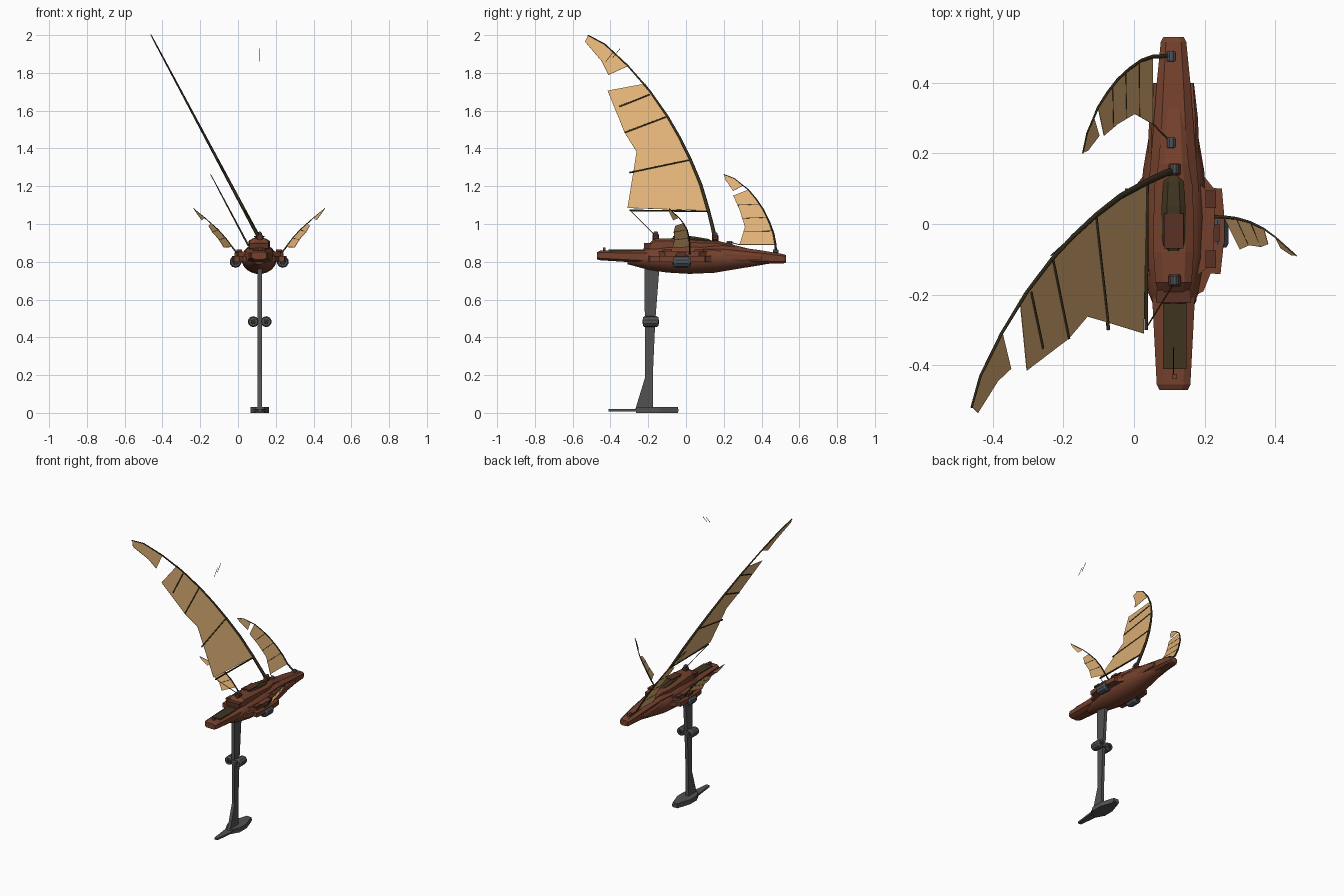
import bpy, bmesh, math
from mathutils import Vector

CX = 0.112  # hull centre line


def mat(name, rgb):
    m = bpy.data.materials.new(name)
    m.diffuse_color = (*rgb, 1)
    return m


HULL = mat("hull_brown", (0.175, 0.052, 0.026))
TRIM = mat("dark_brown", (0.10, 0.032, 0.017))
DECK = mat("deck_olive", (0.050, 0.034, 0.014))
SPAR = mat("spar_dark", (0.035, 0.027, 0.012))
SAIL = mat("sail_tan", (0.74, 0.44, 0.18))
KEEL = mat("keel_grey", (0.085, 0.085, 0.085))
POD = mat("pod_slate", (0.075, 0.085, 0.105))


def finish(bm, name, m, smooth=None):
    bmesh.ops.recalc_face_normals(bm, faces=bm.faces)
    me = bpy.data.meshes.new(name)
    bm.to_mesh(me)
    bm.free()
    o = bpy.data.objects.new(name, me)
    bpy.context.collection.objects.link(o)
    me.materials.append(m)
    if smooth:
        bpy.ops.object.select_all(action='DESELECT')
        o.select_set(True)
        bpy.context.view_layer.objects.active = o
        bpy.ops.object.shade_smooth_by_angle(angle=math.radians(smooth))
    return o


def loft(name, secs, m, n=8, power=1.0, cx=CX, smooth=None):
    """Skin rings along y; each section is (y, half width, bottom, top)."""
    bm = bmesh.new()
    rings = []
    for y, hw, zb, zt in secs:
        ring = []
        for i in range(n):
            a = 2 * math.pi * (i + 0.5) / n
            c, s = math.cos(a), math.sin(a)
            c = math.copysign(abs(c) ** power, c)
            s = math.copysign(abs(s) ** power, s)
            ring.append(bm.verts.new((cx + hw * c, y, (zb + zt) / 2 + (zt - zb) / 2 * s)))
        rings.append(ring)
    for a, b in zip(rings, rings[1:]):
        for i in range(n):
            j = (i + 1) % n
            bm.faces.new((a[i], a[j], b[j], b[i]))
    bm.faces.new(rings[0])
    bm.faces.new(rings[-1])
    return finish(bm, name, m, smooth)


def prism(name, pts, offset, m):
    """Extrude a flat outline by an offset."""
    bm = bmesh.new()
    f = bm.faces.new([bm.verts.new(p) for p in pts])
    r = bmesh.ops.extrude_face_region(bm, geom=[f])
    bmesh.ops.translate(bm, vec=Vector(offset),
                        verts=[v for v in r['geom'] if isinstance(v, bmesh.types.BMVert)])
    return finish(bm, name, m)


def box(name, c, s, m):
    x, y, z = (c[i] - s[i] / 2 for i in range(3))
    return prism(name, [(x, y, z), (x + s[0], y, z), (x + s[0], y + s[1], z), (x, y + s[1], z)],
                 (0, 0, s[2]), m)


def tube(name, pts, r0, m, r1=None):
    cu = bpy.data.curves.new(name, 'CURVE')
    cu.dimensions = '3D'
    cu.bevel_depth = 1
    cu.bevel_resolution = 1
    cu.use_fill_caps = True
    sp = cu.splines.new('POLY')
    sp.points.add(len(pts) - 1)
    r1 = r0 if r1 is None else r1
    for i, p in enumerate(pts):
        sp.points[i].co = (*p, 1)
        sp.points[i].radius = r0 + (r1 - r0) * i / (len(pts) - 1)
    cu.materials.append(m)
    o = bpy.data.objects.new(name, cu)
    bpy.context.collection.objects.link(o)
    return o


def cyl(name, c, r, length, m, n=10):
    y, z = c[1], c[2]
    h = length / 2
    return loft(name, [(y - h, r * .8, z - r * .8, z + r * .8), (y - h * .75, r, z - r, z + r),
                       (y + h * .75, r, z - r, z + r), (y + h, r * .8, z - r * .8, z + r * .8)],
                m, n, cx=c[0])


def rig(name, spar, panels, battens, radii):
    tube(name + "_spar", spar, radii[0], SPAR, radii[1])
    for p in panels:
        bm = bmesh.new()
        bm.faces.new([bm.verts.new(q) for q in p])
        o = finish(bm, name + "_panel", SAIL)
        md = o.modifiers.new("cloth", 'SOLIDIFY')
        md.thickness = 0.002
        md.offset = 0
    for a, b in battens:
        tube(name + "_batten", [a, b], radii[2], SPAR)


# --- hull: long beam, rounded belly, cabin, canopy
loft("hull_beam", [(-.47, .042, .812, .852), (-.455, .05, .807, .86), (-.2, .064, .79, .862),
                   (.1, .075, .785, .89), (.2, .066, .785, .89), (.4, .05, .787, .862),
                   (.515, .038, .79, .842), (.53, .03, .795, .836)], HULL, 8, .6)
loft("belly", [(-.31, .025, .787, .82), (-.2, .07, .757, .88), (-.1, .088, .742, .893),
               (.02, .094, .735, .897), (.15, .088, .741, .89), (.3, .062, .766, .862),
               (.42, .028, .786, .83)], HULL, 20, smooth=35)
loft("cabin", [(-.225, .035, .85, .872), (-.165, .054, .85, .926), (-.08, .06, .85, .926),
               (.1, .058, .85, .912), (.17, .045, .85, .912), (.34, .03, .84, .868)], HULL, 8, .6)
loft("canopy", [(-.085, .02, .88, .921), (-.06, .034, .88, .934), (.05, .036, .88, .934),
                (.12, .03, .88, .922), (.14, .015, .88, .91)], DECK, 8, .7)
box("canopy_frame", (CX, -.02, .933), (.055, .10, .006), TRIM)
box("bow_deck", (CX + .003, -.31, .861), (.066, .20, .008), DECK)
box("bow_post", (CX + .003, -.432, .866), (.014, .014, .02), HULL)
box("cabin_visor", (CX, -.205, .885), (.10, .035, .03), TRIM)

# --- sponsons, pods, side blisters and vents
for s in (-1, 1):
    def X(d):
        return CX + s * d
    prism("sponson", [(X(.04), -.215, .80), (X(.085), -.19, .80), (X(.105), -.14, .80),
                      (X(.133), -.142, .80), (X(.144), -.04, .80), (X(.144), .02, .80),
                      (X(.137), .10, .80), (X(.113), .102, .80), (X(.075), .15, .80),
                      (X(.04), .17, .80)], (0, 0, .03), HULL)
    prism("sponson_top", [(X(.05), -.16, .83), (X(.112), -.11, .83), (X(.118), .07, .83),
                          (X(.05), .14, .83)], (0, 0, .025), HULL)
    for y in (-.1, .07):
        box("sponson_step", (X(.105), y, .858), (.03, .05, .012), TRIM)
    prism("pod_pylon", [(X(.09), -.05, .80), (X(.13), -.05, .80), (X(.13), .0, .80),
                        (X(.09), .0, .80)], (0, 0, .05), TRIM)
    cyl("engine_pod", (X(.125), -.022, .80), .032, .09, POD)
    cyl("pod_core", (X(.125), -.022, .80), .018, .098, SPAR)
    loft("blister", [(.10, .02, .80, .86), (.2, .022, .795, .86), (.30, .018, .80, .85),
                     (.40, .006, .81, .835)], HULL, 8, .7, cx=X(.052))
    prism("side_vent", [(X(.068), .17, .812), (X(.044), .40, .815), (X(.044), .40, .828),
                        (X(.068), .17, .832)], (s * .009, 0, 0), DECK)

# --- deck fittings
for n, x, y, z in (("front_winch", .115, -.16, .93), ("mast_foot", .115, .155, .925)):
    cyl(n, (x, y, z), .019, .034, TRIM, 8)
    cyl(n + "_cap", (x, y, z + .018), .012, .026, POD, 8)
for y, z in ((.475, .853), (.23, .898)):
    cyl("stern_winch", (.105, y, z), .013, .03, POD, 8)

# --- keel strut, foot and mid pods
KX = .115
prism("keel_strut", [(KX - .011, y, z) for y, z in
                     ((-.22, .78), (-.14, .78), (-.163, .48), (-.176, .19), (-.176, .02),
                      (-.268, .02), (-.216, .19), (-.218, .48))], (.022, 0, 0), KEEL)
prism("keel_foot", [(KX + x, y, .008) for x, y in
                    ((-.012, -.41), (.012, -.41), (.03, -.26), (.05, -.22), (.05, -.14), (.022, -.10),
                     (.022, -.04), (-.022, -.04), (-.022, -.10), (-.05, -.14), (-.05, -.22), (-.03, -.26))],
      (0, 0, .012), KEEL)
prism("keel_foot_block", [(KX + x, y, 0) for x, y in
                          ((-.022, -.265), (.022, -.265), (.05, -.215), (.05, -.14), (.018, -.042),
                           (-.018, -.042), (-.05, -.14), (-.05, -.215))], (0, 0, .032), KEEL)
for s in (-1, 1):
    cyl("keel_pod", (KX + s * .034, -.187, .483), .029, .082, KEEL)
    cyl("keel_pod_core", (KX + s * .034, -.187, .483), .015, .088, SPAR)
box("keel_collar", (KX, -.187, .483), (.05, .07, .03), KEEL)


# --- main sail, in a plane leaning to the left
def M(y, z):
    return (.11 - .533 * (z - .93), y, z)


def A(y, z):
    return (.05 - .53 * (z - .895), y, z)


def pl(f, pts):
    return [f(*p) for p in pts]


rig("main_sail",
    pl(M, [(.15, .92), (.146, .96), (.119, 1.07), (.078, 1.21), (.024, 1.34), (-.035, 1.46),
           (-.098, 1.57), (-.193, 1.706), (-.31, 1.84), (-.43, 1.952), (-.52, 2.0)]),
    [pl(M, [(.119, 1.07), (.078, 1.21), (.024, 1.34), (-.035, 1.46), (-.098, 1.57), (-.193, 1.706),
            (-.215, 1.743), (-.415, 1.706), (-.325, 1.484), (-.262, 1.384), (-.278, 1.28), (-.31, 1.085)]),
     pl(M, [(-.31, 1.835), (-.43, 1.952), (-.518, 1.998), (-.535, 1.966), (-.445, 1.86), (-.41, 1.79)])],
    [pl(M, p) for p in (((-.30, 1.272), (.024, 1.34)), ((-.325, 1.484), (-.098, 1.57)),
                        ((-.352, 1.622), (-.193, 1.685)))], (.011, .003, .005))
tube("main_boom", pl(M, [(-.30, 1.072), (.119, 1.067)]), .005, SPAR)
tube("main_stay", [M(-.295, 1.072), (.115, -.165, .94)], .002, SPAR)
for d in (0, .035):
    tube("pennant_line", [(.112, -.425 + d, 1.86 + d * .5), (.112, -.385 + d, 1.91 + d * .5)], .0015, SPAR)

# --- aft sail
aft = [(.474, .89), (.463, .95), (.44, 1.013), (.41, 1.075), (.373, 1.13), (.33, 1.182)]
rig("aft_sail",
    [(.098, .476, .853)] + pl(A, aft + [(.30, 1.205), (.257, 1.24), (.2, 1.263)]),
    [pl(A, aft + [(.25, 1.15), (.283, 1.077), (.312, .985), (.283, .89)]),
     pl(A, [(.30, 1.203), (.257, 1.238), (.202, 1.26), (.208, 1.235), (.25, 1.175)])],
    [pl(A, p) for p in (((.305, .96), (.463, .963)), ((.30, 1.03), (.43, 1.035)),
                        ((.275, 1.1), (.393, 1.105)))], (.006, .002, .0022))
tube("aft_stay", [A(.285, .89), (.105, .23, .905)], .002, SPAR)

# --- pair of small side sails
for s in (-1, 1):
    def S(x, y, z):
        return (CX + s * (x - CX), y, z)
    spar = [(.255, .02, .878), (.29, .016, .925), (.33, .005, .97), (.368, -.014, 1.004)]
    rig("side_sail",
        pl(S, [(.225, .02, .84)] + spar + [(.40, -.037, 1.033), (.46, -.09, 1.082)]),
        [pl(S, spar + [(.38, -.057, .99), (.36, -.065, .957), (.327, -.06, .92), (.30, -.072, .876)]),
         pl(S, [(.40, -.037, 1.033), (.458, -.089, 1.08), (.445, -.088, 1.06), (.415, -.068, 1.02)])],
        [pl(S, p) for p in (((.29, .016, .925), (.325, -.06, .917)),
                            ((.33, .005, .97), (.36, -.065, .957)))], (.005, .002, .002))
